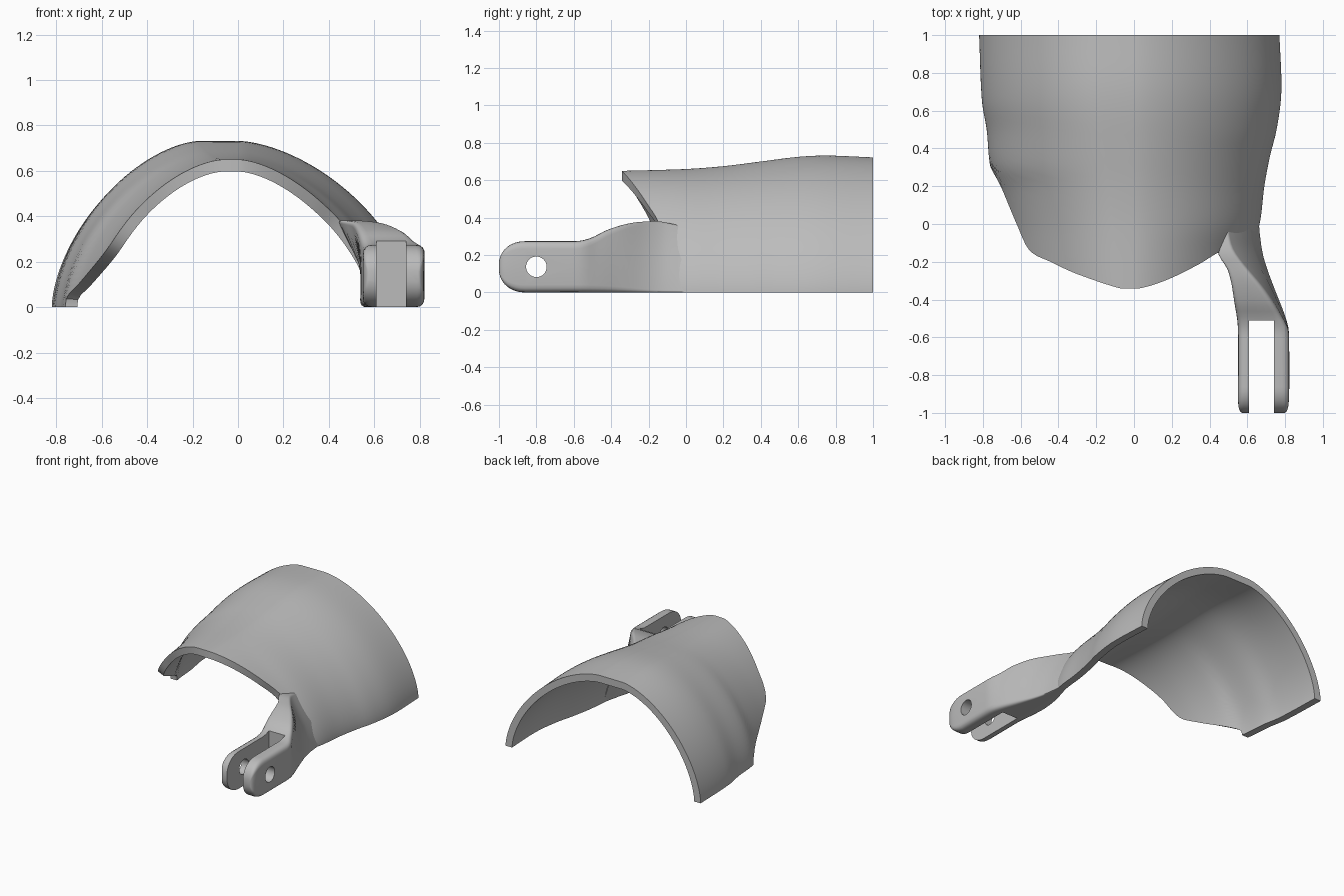
import bpy, bmesh, math
from mathutils import Vector

cube = bpy.data.objects.get("Cube")
if cube:
    bpy.data.objects.remove(cube, do_unlink=True)

grey = bpy.data.materials.new("plain grey")
grey.use_nodes = True
grey.diffuse_color = (0.5, 0.5, 0.5, 1)
grey.node_tree.nodes["Principled BSDF"].inputs["Base Color"].default_value = (0.5, 0.5, 0.5, 1)


def curve(points, t):
    """Smooth interpolation through (position, value) points."""
    n = len(points)
    t = min(max(t, points[0][0]), points[-1][0])
    i = next(k for k in range(n - 1) if t <= points[k + 1][0])

    def slope(k):
        a, b = points[max(k - 1, 0)], points[min(k + 1, n - 1)]
        return (b[1] - a[1]) / (b[0] - a[0])

    (x0, y0), (x1, y1) = points[i], points[i + 1]
    d = x1 - x0
    u = (t - x0) / d
    return ((2*u**3 - 3*u**2 + 1) * y0 + (u**3 - 2*u**2 + u) * d * slope(i)
            + (3*u**2 - 2*u**3) * y1 + (u**3 - u**2) * d * slope(i + 1))


def finish(name, bm):
    bmesh.ops.recalc_face_normals(bm, faces=bm.faces)
    mesh = bpy.data.meshes.new(name)
    bm.to_mesh(mesh)
    bm.free()
    mesh.materials.append(grey)
    ob = bpy.data.objects.new(name, mesh)
    bpy.context.collection.objects.link(ob)
    return ob


def smooth(ob):
    bpy.ops.object.select_all(action='DESELECT')
    ob.select_set(True)
    bpy.context.view_layer.objects.active = ob
    bpy.ops.object.shade_smooth_by_angle(angle=math.radians(35))


# Arched shell: outline along y, and front edge by angle around the arch
RIGHT = [(-.34, .575), (-.15, .615), (0, .665), (.2, .69), (.36, .72), (.5, .755), (.7, .78), (1, .77)]
LEFT = [(-.34, -.62), (-.13, -.648), (0, -.67), (.2, -.72), (.3, -.76), (.5, -.78), (.65, -.805), (1, -.82)]
TOP = [(-.34, .65), (0, .66), (.2, .675), (.4, .70), (.6, .725), (.75, .732), (1, .722)]
CREST = [(-.34, -.06), (0, -.09), (.6, -.16), (1, -.17)]
EDGE = [(0, -.05), (.35, -.1), (.69, -.15), (.88, -.21), (1.15, -.285), (1.4, -.332), (1.62, -.34),
        (2.05, -.27), (2.35, -.2), (2.63, -.13), (2.765, 0), (2.94, .2), (3.04, .29), (math.pi, .3)]
POWER = 2 / 1.66


def arch_point(angle, y, inset):
    # The crest is a narrow flat between two quarter arches
    side, wall, centre = 1, RIGHT, 0
    if math.cos(angle) < 0:
        side, wall, centre = -1, LEFT, curve(CREST, y)
    reach = abs(curve(wall, y) - centre) - inset
    x = centre + side * reach * abs(math.cos(angle)) ** POWER
    z = (curve(TOP, y) - inset) * max(math.sin(angle), 0) ** POWER
    return Vector((x, y, z))


def build_shell():
    bm = bmesh.new()
    around, along = 72, 28
    layers = []
    for inset in (0, .053):
        grid = []
        for i in range(around + 1):
            a = math.pi * i / around
            y0 = curve(EDGE, a)
            grid.append([bm.verts.new(arch_point(a, y0 + (1 - y0) * j / along, inset))
                         for j in range(along + 1)])
        layers.append(grid)
        for i in range(around):
            for j in range(along):
                bm.faces.new((grid[i][j], grid[i + 1][j], grid[i + 1][j + 1], grid[i][j + 1]))
    # Rim joining the outer and inner skins
    out, inn = layers
    for j in (0, along):
        for i in range(around):
            bm.faces.new((out[i][j], out[i + 1][j], inn[i + 1][j], inn[i][j]))
    for i in (0, around):
        for j in range(along):
            bm.faces.new((out[i][j], out[i][j + 1], inn[i][j + 1], inn[i][j]))
    return finish("arched_shell", bm)


smooth(build_shell())

# Hinge arm sections by y: one table for each measure of the section
BOTTOM_IN = [(-1, .55), (-.55, .55), (-.42, .54), (-.3, .54), (-.15, .565), (.06, .63)]
BOTTOM_OUT = [(-1, .82), (-.57, .82), (-.48, .80), (-.35, .75), (-.18, .69), (-.05, .668), (.06, .662)]
TOP_IN = [(-1, .55), (-.55, .55), (-.42, .53), (-.25, .495), (-.15, .44), (-.02, .455), (.06, .465)]
TOP_OUT = [(-1, .82), (-.57, .82), (-.48, .775), (-.35, .69), (-.15, .53), (-.03, .495), (.06, .485)]
HEIGHT = [(-1, .275), (-.58, .275), (-.5, .295), (-.42, .335), (-.3, .37), (-.2, .38), (-.14, .38), (.06, .335)]
BULGE = [(-1, 0), (-.55, 0), (-.3, .015), (-.1, .033), (.06, .03)]
ROUND = [(-1, .04), (-.5, .04), (-.15, .014), (.06, .008)]


def arm_ring(y, squash=1.0, pinch=0.0):
    h, bulge, r = curve(HEIGHT, y), curve(BULGE, y), curve(ROUND, y)
    r *= max(squash, .3)
    lo, hi = h / 2 * (1 - squash), h / 2 * (1 + squash)
    bi, bo = curve(BOTTOM_IN, y) + pinch, curve(BOTTOM_OUT, y) - pinch
    ti, to = curve(TOP_IN, y) + pinch, curve(TOP_OUT, y) - pinch
    corners = [Vector(p) for p in ((bi, y, lo), (bo, y, lo), (to, y, hi), (ti, y, hi))]
    middles = [(corners[k] + corners[(k + 1) % 4]) / 2 for k in range(4)]
    middles[1].x += bulge
    middles[3].x += bulge
    ring = []
    for k in range(4):
        c = corners[k]
        a = c + (middles[k - 1] - c).normalized() * r
        b = c + (middles[k] - c).normalized() * r
        for s in range(5):
            u = s / 4
            ring.append(a * (1 - u) ** 2 + c * 2 * u * (1 - u) + b * u * u)
        ring.append(middles[k])
    return ring


def build_arm():
    bm = bmesh.new()
    rings = []
    # Rounded nose of the fork
    for k in range(9):
        a = math.radians(82 - 82 * k / 8)
        rings.append(arm_ring(-.862 - .1393 * math.sin(a), math.cos(a) ** .85,
                              .03 * (1 - math.cos(a)) ** 2))
    rings += [arm_ring(-.6 + .66 * k / 24) for k in range(25)]
    rows = [[bm.verts.new(p) for p in ring] for ring in rings]
    n = len(rows[0])
    for a, b in zip(rows, rows[1:]):
        for i in range(n):
            bm.faces.new((a[i], a[(i + 1) % n], b[(i + 1) % n], b[i]))
    bm.faces.new(rows[0])
    bm.faces.new(rows[-1])
    return finish("hinge_arm", bm)


def cut(ob, cutter):
    cutter.hide_render = True
    mod = ob.modifiers.new("cut", 'BOOLEAN')
    mod.operation, mod.solver, mod.object = 'DIFFERENCE', 'EXACT', cutter
    bpy.context.view_layer.objects.active = ob
    bpy.ops.object.modifier_apply(modifier=mod.name)
    bpy.data.objects.remove(cutter, do_unlink=True)


arm = build_arm()

# Slot between the two prongs
bpy.ops.mesh.primitive_cube_add(size=1, location=(.675, -.91, .14))
slot = bpy.context.object
slot.scale = (.13, .8, 1)
cut(arm, slot)

# Pin hole through both prongs
bpy.ops.mesh.primitive_cylinder_add(vertices=40, radius=.055, depth=1,
                                    location=(.68, -.8, .137), rotation=(0, math.pi / 2, 0))
cut(arm, bpy.context.object)
smooth(arm)
